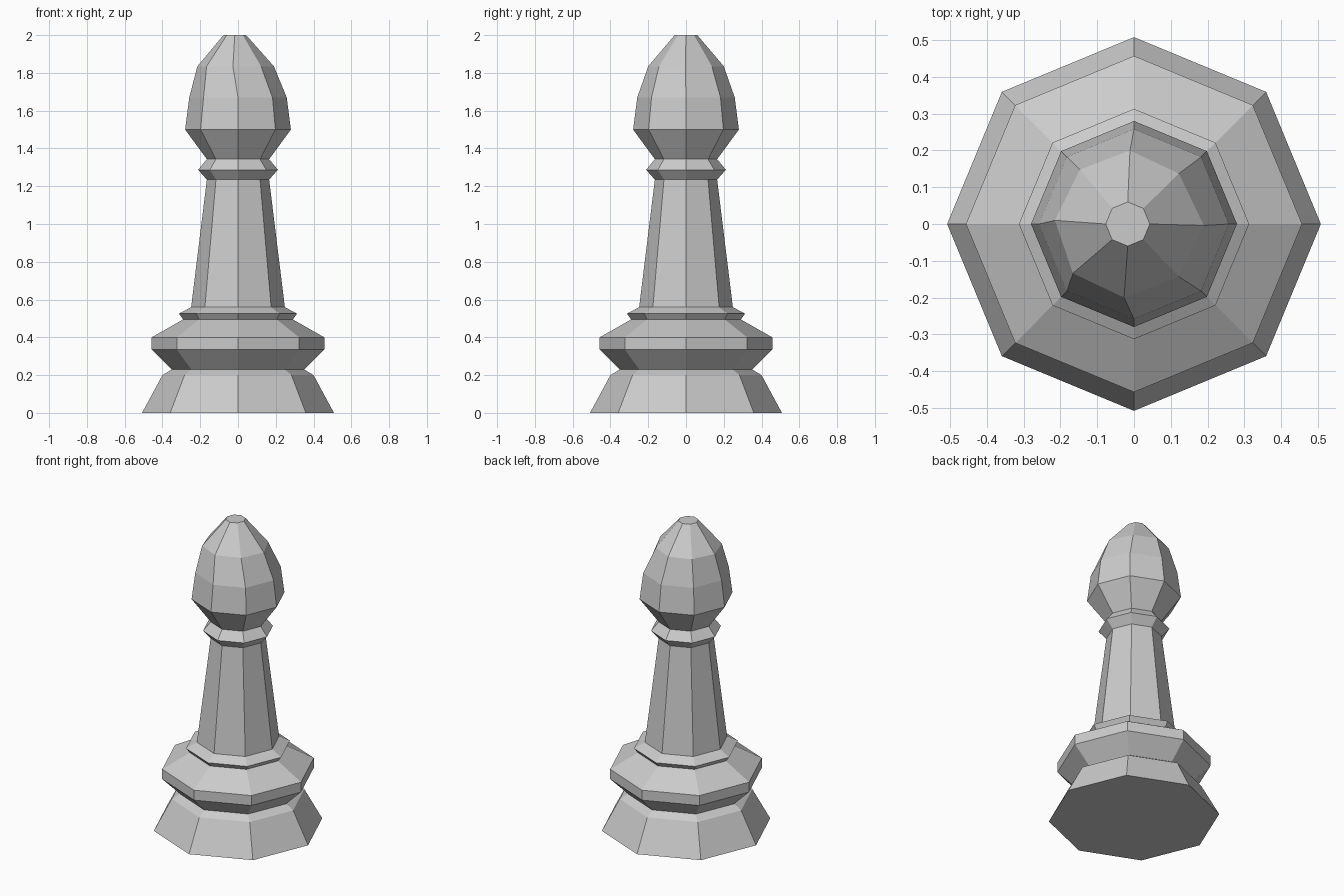
import bpy
import bmesh
from math import cos, sin, tau

if "Cube" in bpy.data.objects:
    bpy.data.objects.remove(bpy.data.objects["Cube"])

SIDES = 8


def ring(r, z):
    """Octagon with corners on the x and y axes."""
    return [(r * cos(tau * i / SIDES), r * sin(tau * i / SIDES), z) for i in range(SIDES)]


def loft(name, rings, cap_bottom=False, cap_top=False):
    """Skin a stack of octagons with flat quads."""
    bm = bmesh.new()
    loops = [[bm.verts.new(p) for p in pts] for pts in rings]
    for low, high in zip(loops, loops[1:]):
        for i in range(SIDES):
            j = (i + 1) % SIDES
            bm.faces.new((low[i], low[j], high[j], high[i]))
    if cap_bottom:
        bm.faces.new(loops[0][::-1])
    if cap_top:
        bm.faces.new(loops[-1])
    mesh = bpy.data.meshes.new(name)
    bm.to_mesh(mesh)
    bm.free()
    obj = bpy.data.objects.new(name, mesh)
    bpy.context.collection.objects.link(obj)
    return obj


def turned(name, profile, **caps):
    return loft(name, [ring(r, z) for r, z in profile], **caps)


# Flared foot and the wide band above it
turned("foot", [(0.508, 0), (0.40, 0.20), (0.35, 0.23)], cap_bottom=True)
turned("base_band", [(0.35, 0.23), (0.457, 0.335), (0.457, 0.40), (0.29, 0.495)])

# Thin lip, tapered stem and neck collar
turned("stem_lip", [(0.29, 0.495), (0.313, 0.525), (0.248, 0.56)])
turned("stem", [(0.248, 0.56), (0.165, 1.235)])
turned("neck_collar", [(0.165, 1.235), (0.211, 1.287), (0.165, 1.343)])

# Bulb head: the upper ring is slightly uneven and the flat tip leans to -x
shoulder = [(0.19, -0.004), (0.122, 0.137), (-0.011, 0.20), (-0.147, 0.148),
            (-0.215, 0.01), (-0.166, -0.134), (-0.027, -0.20), (0.122, -0.143)]
tip = [(x - 0.017, y, z) for x, y, z in ring(0.06, 2.0)]
loft("head", [ring(0.165, 1.343), ring(0.28, 1.5), ring(0.258, 1.67),
              [(x, y, 1.835) for x, y in shoulder], tip], cap_top=True)
